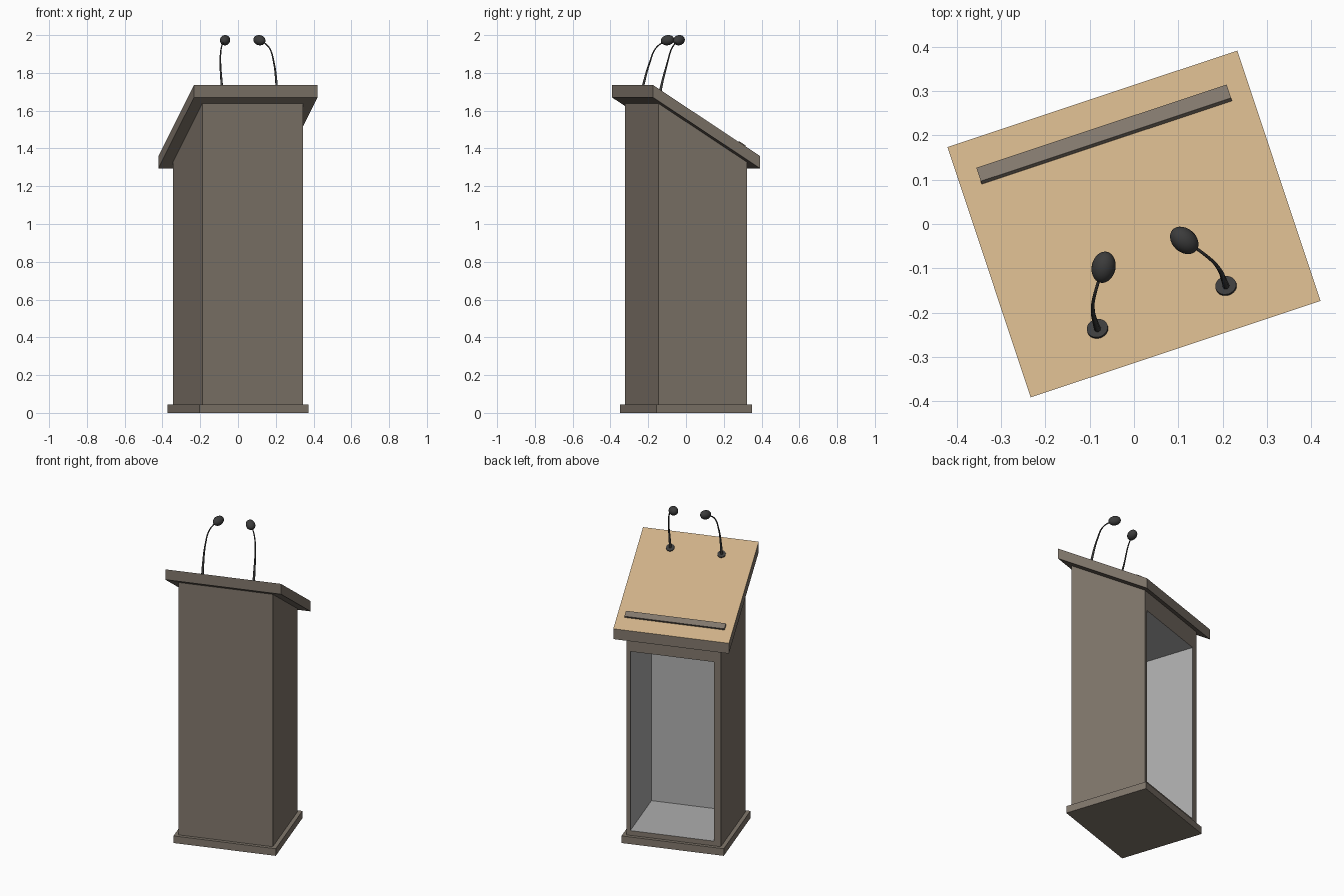
import bpy, bmesh, math
from mathutils import Matrix, Vector

if "Cube" in bpy.data.objects:
    bpy.data.objects.remove(bpy.data.objects["Cube"])

TURN = Matrix.Rotation(math.radians(18.4), 4, 'Z')   # whole lectern is turned on the floor
SLOPE = math.atan2(0.375, 0.596)                     # tilt of the reading surface


def material(name, r, g, b):
    m = bpy.data.materials.new(name)
    m.diffuse_color = (r, g, b, 1)
    m.use_nodes = True
    m.node_tree.nodes["Principled BSDF"].inputs["Base Color"].default_value = m.diffuse_color
    return m


brown = material("brown_wood", 0.22, 0.185, 0.15)
tan = material("tan_wood", 0.61, 0.43, 0.24)
grey = material("inner_grey", 0.42, 0.42, 0.42)
black = material("black_metal", 0.045, 0.045, 0.045)


def top_z(y):
    """Height of the sloping desk surface."""
    return 1.735 - (y + 0.298) * math.tan(SLOPE)


def add(name, data, mats, matrix=Matrix()):
    ob = bpy.data.objects.new(name, data)
    bpy.context.collection.objects.link(ob)
    for m in mats:
        data.materials.append(m)
    ob.matrix_world = TURN @ matrix
    return ob


def prism(name, profile, x0, x1, mats, pick=lambda n: 0):
    """Extrude a (y, z) profile from x0 to x1; pick gives the material slot by normal."""
    bm = bmesh.new()
    face = bm.faces.new([bm.verts.new((x0, y, z)) for y, z in profile])
    ext = bmesh.ops.extrude_face_region(bm, geom=[face])
    verts = [g for g in ext["geom"] if isinstance(g, bmesh.types.BMVert)]
    bmesh.ops.translate(bm, verts=verts, vec=(x1 - x0, 0, 0))
    bmesh.ops.recalc_face_normals(bm, faces=bm.faces)
    bm.normal_update()
    for f in bm.faces:
        f.material_index = pick(f.normal)
    me = bpy.data.meshes.new(name)
    bm.to_mesh(me)
    bm.free()
    return add(name, me, mats)


def rect(y0, y1, z0, z1):
    return [(y0, z0), (y1, z0), (y1, z1), (y0, z1)]


# Plinth
prism("plinth", rect(-0.267, 0.267, 0, 0.045), -0.305, 0.305, [brown])

# Cabinet with an open compartment at the back
cabinet = prism("cabinet", [(-0.246, 0.04), (0.246, 0.04),
                            (0.246, top_z(0.246) - 0.06), (-0.246, top_z(-0.246) - 0.06)],
                -0.281, 0.281, [brown, grey])
cutter = prism("compartment_cutter", rect(-0.177, 0.4, 0.075, 1.205),
               -0.24, 0.259, [brown, grey], lambda n: 1)
cutter.hide_render = True
cutter.display_type = 'WIRE'
cut = cabinet.modifiers.new("compartment", 'BOOLEAN')
cut.operation = 'DIFFERENCE'
cut.solver = 'EXACT'
cut.object = cutter

# Sloping desk, tan on its upper face
prism("desk_top", [(-0.298, 1.67), (0.298, 1.295), (0.298, 1.36), (-0.298, 1.735)],
      -0.345, 0.345, [brown, tan], lambda n: 1 if n.z > 0.5 else 0)

# Paper stop, standing square to the slope
dy, dz = 0.013 * math.sin(SLOPE), 0.013 * math.cos(SLOPE)
a, b = (0.194, top_z(0.194)), (0.226, top_z(0.226))
prism("paper_stop", [a, b, (b[0] + dy, b[1] + dz), (a[0] + dy, a[1] + dz)],
      -0.298, 0.298, [brown])

# Two microphones, mirrored left and right
for side, s in (("left", -1), ("right", 1)):
    foot = Vector((s * 0.153, -0.2, top_z(-0.2)))

    # Mounting disc
    bm = bmesh.new()
    bmesh.ops.create_cone(bm, cap_ends=True, segments=24, radius1=0.024, radius2=0.024, depth=0.012)
    me = bpy.data.meshes.new("disc")
    bm.to_mesh(me)
    bm.free()
    add(side + "_microphone_base", me, [black],
        Matrix.Translation(foot) @ Matrix.Rotation(-SLOPE, 4, 'X'))

    # Tapering gooseneck
    path = [(foot.x, foot.y, foot.z, 0.008), (s * 0.153, -0.186, 1.74, 0.0065),
            (s * 0.149, -0.153, 1.855, 0.0045), (s * 0.135, -0.124, 1.93, 0.0036),
            (s * 0.108, -0.085, 1.968, 0.0034)]
    cu = bpy.data.curves.new("neck", 'CURVE')
    cu.dimensions = '3D'
    cu.bevel_depth = 1.0
    cu.bevel_resolution = 2
    cu.resolution_u = 6
    cu.use_fill_caps = True
    sp = cu.splines.new('BEZIER')
    sp.bezier_points.add(len(path) - 1)
    for p, (x, y, z, r) in zip(sp.bezier_points, path):
        p.co = (x, y, z)
        p.radius = r
        p.handle_left_type = p.handle_right_type = 'AUTO'
    add(side + "_microphone_neck", cu, [black])

    # Egg-shaped head pointing at the speaker
    bm = bmesh.new()
    bmesh.ops.create_uvsphere(bm, u_segments=24, v_segments=14, radius=1)
    for f in bm.faces:
        f.smooth = True
    me = bpy.data.meshes.new("head")
    bm.to_mesh(me)
    bm.free()
    aim = Vector((s * -0.5, 0.85, 0.2)).to_track_quat('Z', 'Y').to_matrix().to_4x4()
    add(side + "_microphone_head", me, [black],
        Matrix.Translation((s * 0.096, -0.071, 1.973)) @ aim @ Matrix.Diagonal((0.027, 0.027, 0.036, 1)))
